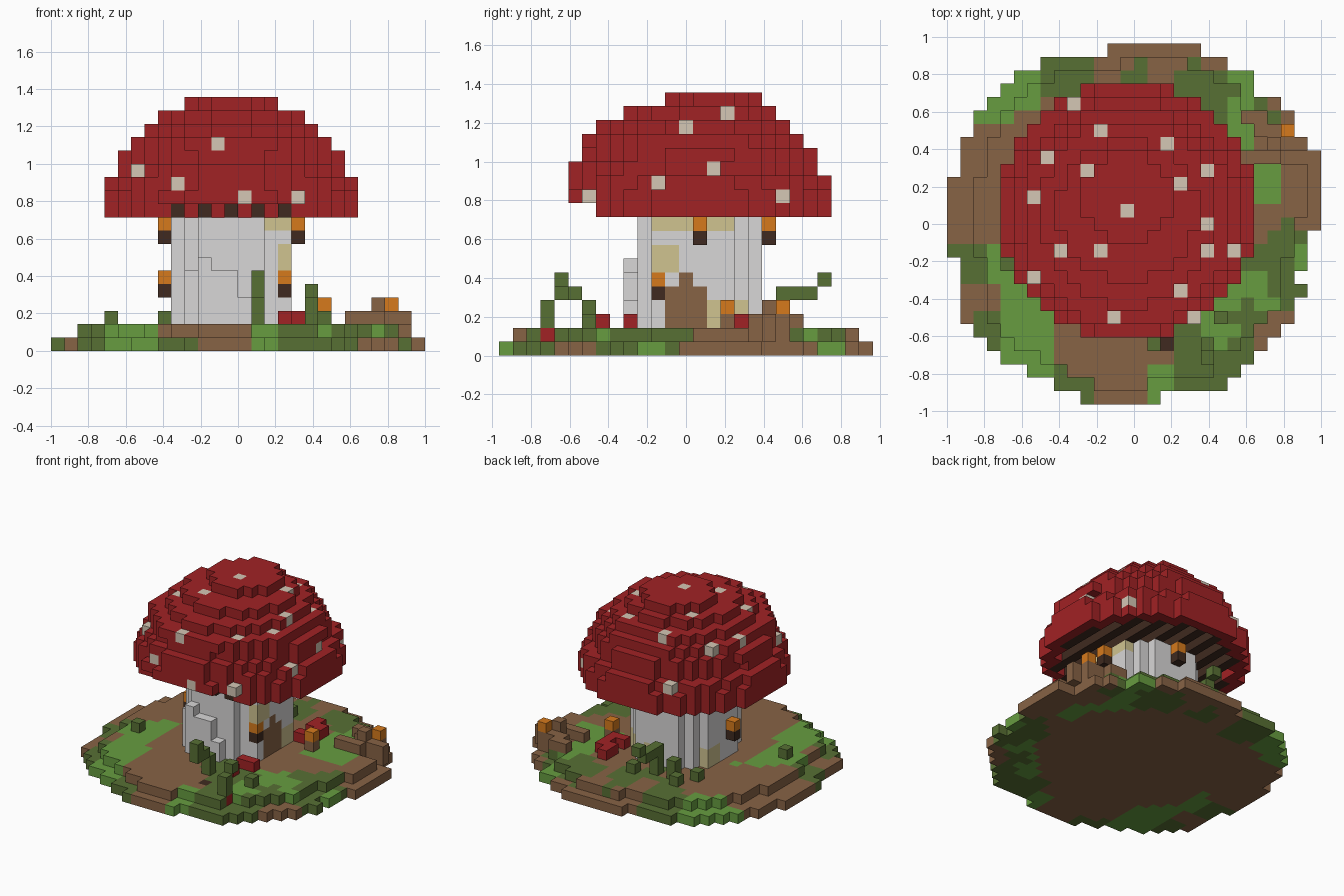
import bpy, bmesh
from mathutils import Vector

if "Cube" in bpy.data.objects:
    bpy.data.objects.remove(bpy.data.objects["Cube"], do_unlink=True)

V = 2 / 28                                  # block size
ORIGIN = Vector((-1, -13.5 * V, 0))

COLOURS = {
    "cap_red": (0.355, 0.016, 0.018), "cap_spot": (0.66, 0.57, 0.46),
    "stem_white": (0.69, 0.68, 0.68), "stem_tan": (0.63, 0.55, 0.28),
    "orange": (0.67, 0.195, 0.012), "dark_brown": (0.05, 0.023, 0.014),
    "earth_brown": (0.245, 0.125, 0.06), "moss_green": (0.097, 0.163, 0.034),
    "grass_green": (0.135, 0.335, 0.051),
}
MATS = {}
for name, rgb in COLOURS.items():
    m = bpy.data.materials.new(name)
    m.use_nodes = True
    m.diffuse_color = (*rgb, 1)
    m.node_tree.nodes["Principled BSDF"].inputs["Base Color"].default_value = (*rgb, 1)
    MATS[name] = m

parts = {}                                  # part name -> {cell: colour}
taken = set()


def put(part, cell, colour):
    """Place one block unless the spot is already filled."""
    if cell not in taken:
        taken.add(cell)
        parts.setdefault(part, {})[cell] = colour


def fill(part, xs, ys, zs, colour):
    for i in xs:
        for j in ys:
            for k in zs:
                put(part, (i, j, k), colour)


def inside(i, j, cx, cy, rx, ry, limit=1):
    return ((i - cx) / rx) ** 2 + ((j - cy) / ry) ** 2 <= limit


# Ground: rows from back to front, then a raised layer inset from the rim
LEFT = [12, 7, 5, 4, 3, 2, 2, 1, 1, 1] + [0] * 6 + [1] * 5 + [2, 3, 4, 6, 8, 10]
RIGHT = [19, 21, 23, 23, 25, 26, 26, 26] + [28] * 6 + [27] * 3 + [26, 27, 26, 26, 25, 24, 23, 22, 21, 16]
base = {(i, 26 - r) for r in range(27) for i in range(LEFT[r], RIGHT[r])}
PATCHES = {
    "earth_brown": [
        (0, 0), (-.1, -.75), (-.15, -.88), (-.3, -.7), (.06, -.7), (0, -.92), (.85, .2), (.75, .5),
        (.74, .65), (.95, .05), (.72, .04), (-.85, .2), (-.9, -.02), (-.75, .45), (.1, .92), (-.1, .92),
        (-.14, .84), (.15, .82), (.42, .9), (-.5, .5), (-.8, -.42), (.3, .4), (-.3, -.3), (.45, -.08),
        (.76, -.53), (-.9, -.46)],
    "moss_green": [
        (-.87, -.18), (-.8, -.57), (-.4, -.9), (-.24, -.95), (-.4, .82), (-.28, .82), (.03, .79),
        (.45, .72), (.33, .76), (.75, -.2), (.8, -.34), (.6, -.5), (.82, -.1), (.3, -.8), (.55, -.7),
        (.3, -.65), (.3, -.4), (.69, .59)],
    "grass_green": [
        (-.65, -.5), (-.55, -.7), (-.7, -.25), (-.6, .72), (-.75, .65), (.66, .2), (.6, .35),
        (.6, .5), (.61, .65), (.62, .78), (.45, -.6), (.5, -.35), (.13, -.86), (.68, -.38), (.9, -.22)],
}


def ground_colour(i, j):
    p = Vector(((i + .5) * V - 1, (j - 13) * V))
    return min(PATCHES, key=lambda c: min((Vector(s) - p).length for s in PATCHES[c]))


for i, j in base:
    ring = [(i + a, j + b) for a in (-1, 0, 1) for b in (-1, 0, 1)]
    raised = all(c in base for c in ring) and (i - 2, j) in base
    core = raised and inside(i, j, 13.5, 13, 9.5, 9.5)
    put("ground", (i, j, 0), "earth_brown" if core else ground_colour(i, j))
    if raised and (i, j) not in ((19, 3), (20, 3)):
        hole = (i, j) == (16, 4)
        put("raised_ground", (i, j, 1), "dark_brown" if hole else ground_colour(i, j))

# Door on the right side of the stem
fill("door", [17], range(12, 15), range(2, 5), "earth_brown")
put("door", (17, 13, 5), "earth_brown")

# Shelf fungi: an orange block over a dark one
for i, j, k in [(8, 13, 9), (8, 13, 5), (18, 14, 9), (17, 11, 5), (13, 19, 9)]:
    put("shelf_fungus", (i, j, k), "orange")
    put("shelf_fungus", (i, j, k - 1), "dark_brown")


# Stem with stepped buttresses at the front
def stem_colour(i, j, k):
    upper = i >= 16 and j < 17 and k == 9
    middle = i == 17 and j < 13 and k in (6, 7)
    lower = k < 4 and j >= 15 and i in (9, 14, 16, 17)
    return "stem_tan" if upper or middle or lower else "stem_white"


for k in range(1, 10):
    for i in range(9, 18):
        for j in range(10, 19):
            if inside(i, j, 13, 14, 4.6, 4.6) or (i, j) == (17, 11):
                put("stem", (i, j, k), stem_colour(i, j, k))
for i, top in {11: 7, 12: 6, 13: 6, 14: 4}.items():
    fill("stem_buttress", [i], [9], range(1, top), "stem_white")
fill("stem_buttress", [10], [10, 11], range(1, 6), "stem_white")

# Cap: one disc per layer (half width, centre row, half depth, roundness), front rim lifted
LAYERS = [(9.5, 14, 9.5, 1), (9.5, 14, 9.5, 1), (9.5, 14, 9.5, .957), (8.5, 13.5, 9, .957), (8.5, 14, 8.5, .957),
          (7.5, 13.5, 8, 1.07), (6.5, 13.9, 7, 1), (5.5, 14, 5.5, .957), (3.5, 15, 3.5, 1)]
cap = set()
for n, (rx, cy, ry, limit) in enumerate(LAYERS):
    k = 10 + n
    for i in range(4, 23):
        for j in range(5, 24):
            if not inside(i, j, 13, cy, rx, ry, limit) or (n == 0 and j < 7):
                continue
            if n == 0 and inside(i, j, 13, 14, 8.5, 8.5):
                if i % 2:                   # gills under the cap
                    put("gills", (i, j, k), "dark_brown")
                continue
            cap.add((i, j, k))

# Cap spots seen on top, on the right and on the front
SPOTS = [(9, 22), (11, 20), (7, 18), (16, 19), (10, 17), (19, 17), (6, 15), (17, 16), (13, 14),
         (19, 13), (8, 11), (11, 11), (19, 11), (6, 9), (17, 8), (12, 6), (18, 6)]
spots = [max((c for c in cap if c[:2] == s), key=lambda c: c[2]) for s in SPOTS]
spots += [max(c for c in cap if c[1:] == s) for s in [(15, 13), (11, 12), (20, 11)]]
spots += [min((c for c in cap if c[::2] == s), key=lambda c: c[1]) for s in [(9, 12), (14, 11)]]
for c in cap:
    put("cap_spots" if c in spots else "cap", c, "cap_spot" if c in spots else "cap_red")

# Curling plants at the front and the back
for j, k in [(6, 2), (6, 3), (5, 4), (4, 4), (4, 5)]:
    put("front_plant", (15, j, k), "moss_green")
for j, k in [(3, 2), (3, 3), (4, 4)]:
    put("front_side_plant", (19, j, k), "moss_green")
for j, k in [(20, 2), (20, 3), (21, 4), (20, 4), (22, 4), (23, 5)]:
    put("back_plant", (12, j, k), "moss_green")

# Small bushes
for i, j, top in [(4, 10, 3), (20, 6, 3), (8, 19, 3), (10, 20, 4), (9, 21, 3), (14, 21, 3)]:
    fill("bushes", [i], [j], range(2, top), "moss_green")

# Red flowers and an orange toadstool
put("red_flowers", (19, 3, 1), "cap_red")
for i, j in [(17, 7), (18, 9), (17, 9), (18, 17), (19, 17), (19, 18), (18, 19), (18, 20), (19, 19)]:
    put("red_flowers", (i, j, 2), "cap_red")
put("toadstool", (20, 16, 2), "earth_brown")
put("toadstool", (20, 16, 3), "orange")

# Fallen log at the back right
LOG = [(22, 18), (23, 18), (24, 18), (24, 19), (25, 19), (25, 20), (26, 19), (24, 20), (23, 20), (22, 21), (23, 21)]
for i, j in LOG:
    fill("log", [i], [j], [1, 2], "earth_brown")
put("log", (24, 19, 3), "earth_brown")
put("log", (25, 20, 3), "orange")


# Turn each part into a mesh of its exposed block faces
def build(name, cells):
    bm = bmesh.new()
    me = bpy.data.meshes.new(name)
    slots = sorted(set(cells.values()))
    for s in slots:
        me.materials.append(MATS[s])
    for cell, colour in cells.items():
        for axis in range(3):
            for side in (0, 1):
                near = list(cell)
                near[axis] += 2 * side - 1
                if tuple(near) in taken:
                    continue
                quad = []
                for a, b in ((0, 0), (1, 0), (1, 1), (0, 1)):
                    p = Vector(cell)
                    p[axis] += side
                    p[(axis + 1) % 3] += a
                    p[(axis + 2) % 3] += b
                    quad.append(bm.verts.new(p * V + ORIGIN))
                face = bm.faces.new(quad if side else quad[::-1])
                face.material_index = slots.index(colour)
    bmesh.ops.remove_doubles(bm, verts=bm.verts[:], dist=V / 100)
    bm.to_mesh(me)
    bm.free()
    bpy.context.collection.objects.link(bpy.data.objects.new(name, me))


for part_name, part_cells in parts.items():
    build(part_name, part_cells)
